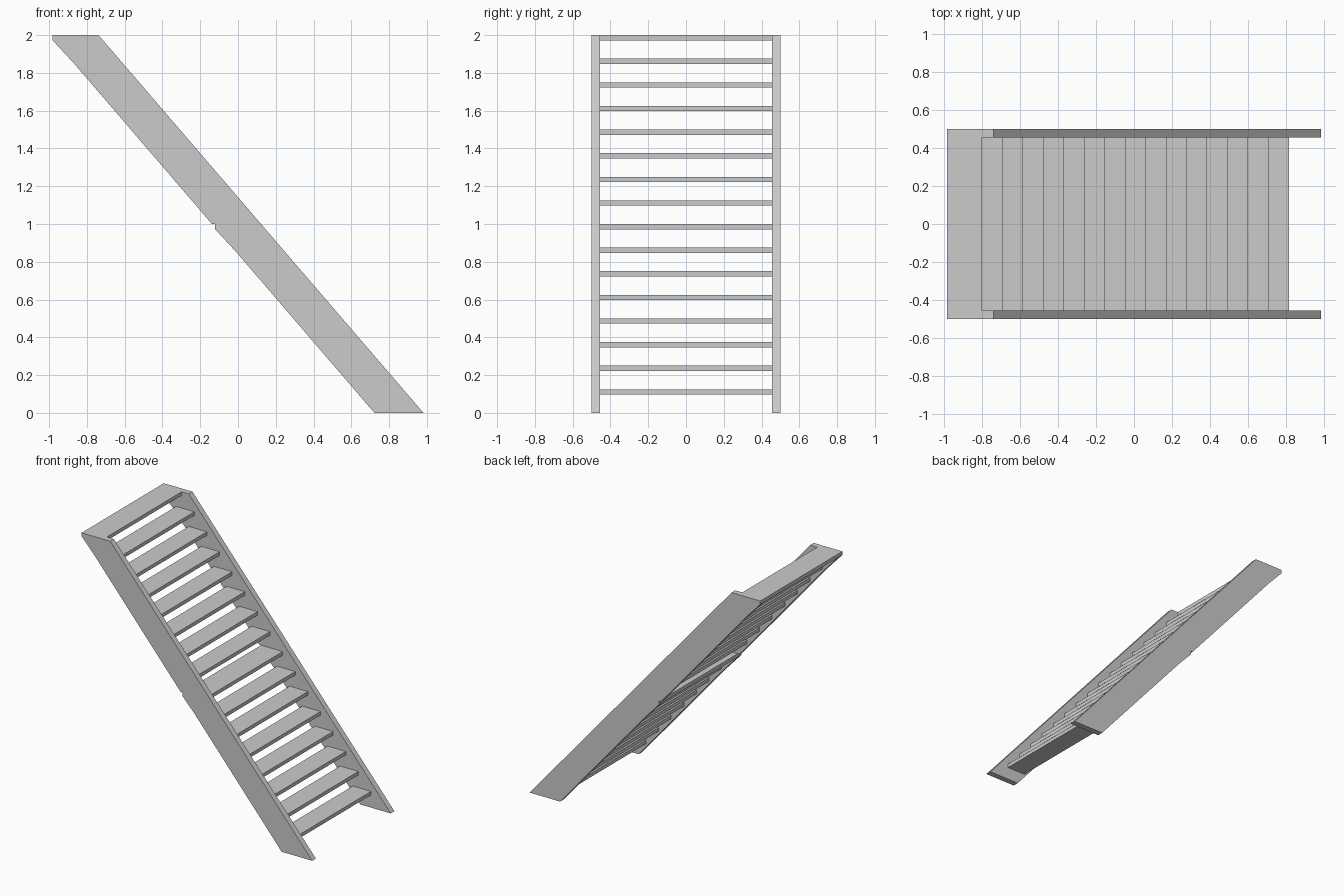
import bpy
import bmesh

if "Cube" in bpy.data.objects:
    bpy.data.objects.remove(bpy.data.objects["Cube"])

RUN, RISE = 0.86, 1.0      # offset of one flight
STEPS = 8                  # treads per flight
INNER, OUTER = 0.455, 0.5  # stringer faces in y


def extrude_profile(name, points, y0, y1):
    """Solid made from an x-z outline swept from y0 to y1."""
    bm = bmesh.new()
    face = bm.faces.new([bm.verts.new((x, y0, z)) for x, z in points])
    geom = bmesh.ops.extrude_face_region(bm, geom=[face])["geom"]
    verts = [g for g in geom if isinstance(g, bmesh.types.BMVert)]
    bmesh.ops.translate(bm, verts=verts, vec=(0, y1 - y0, 0))
    bmesh.ops.recalc_face_normals(bm, faces=bm.faces)
    mesh = bpy.data.meshes.new(name)
    bm.to_mesh(mesh)
    bm.free()
    obj = bpy.data.objects.new(name, mesh)
    bpy.context.collection.objects.link(obj)
    return obj


# Stringer outline: straight front edge, back edge with a small heel under each landing
outline = [(0.982, 0), (0.982 - 2 * RUN, 2 * RISE)]
for flight in (1, 0):
    dx, dz = -RUN * flight, RISE * flight
    outline += [(x + dx, z + dz) for x, z in
                [(-0.122, 1.0), (-0.122, 0.973), (-0.008, 0.85), (0.722, 0)]]

# Side stringers
for side, sign in (("left", -1), ("right", 1)):
    extrude_profile(f"stringer_{side}", outline, sign * INNER, sign * OUTER)

# Treads, with a deeper landing board at the top of each flight
for i in range(1, 2 * STEPS + 1):
    landing = i % STEPS == 0
    front = 0.922 - i * RUN / STEPS
    back = front - (0.184 if landing else 0.155)
    top = i * RISE / STEPS
    name = f"landing_board_{i // STEPS}" if landing else f"tread_{i:02d}"
    extrude_profile(name, [(front, top), (back, top), (back, top - 0.028),
                           (front, top - 0.028)], -INNER, INNER)
